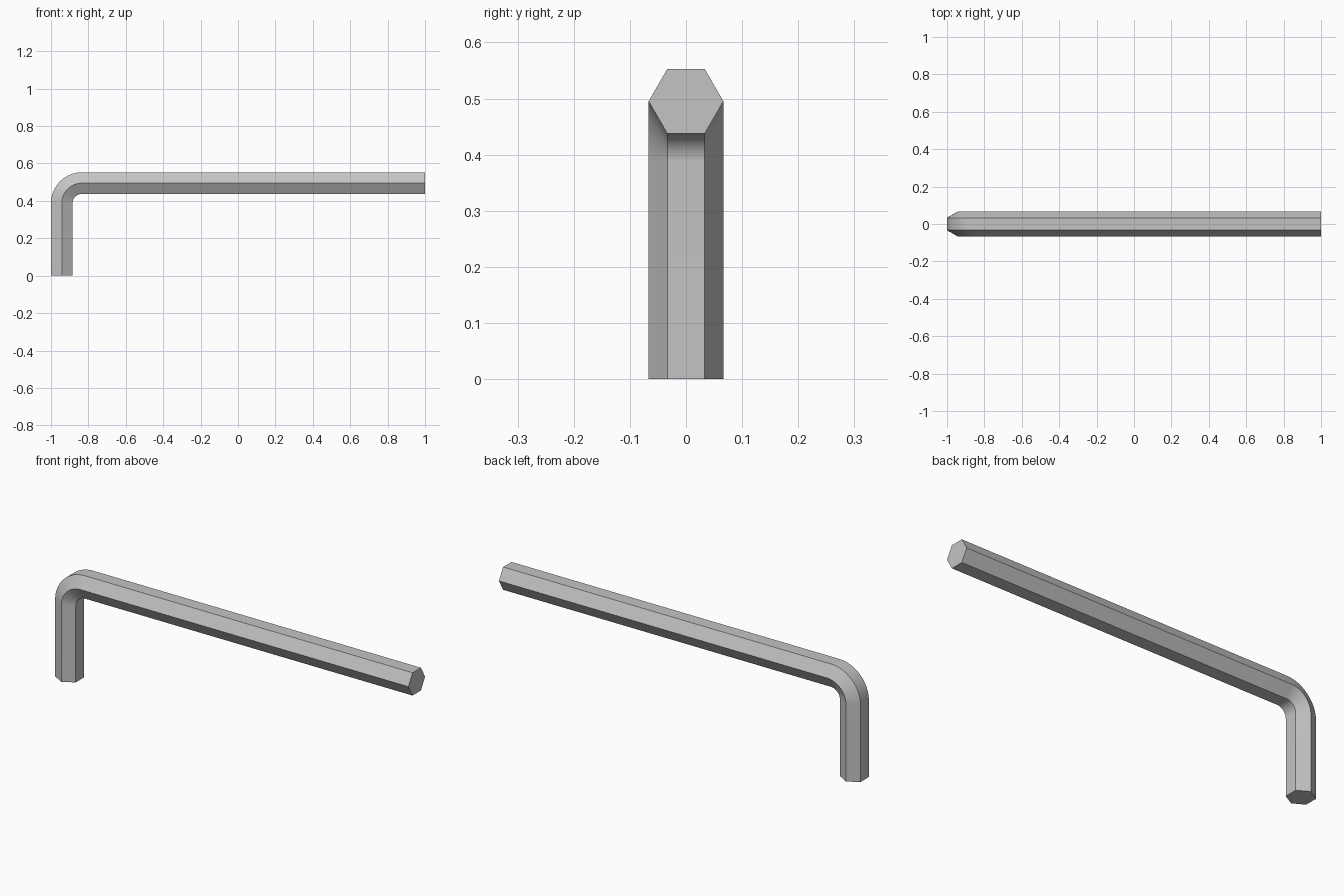
import bpy, bmesh
from math import cos, sin, pi, radians

if "Cube" in bpy.data.objects:
    bpy.data.objects.remove(bpy.data.objects["Cube"], do_unlink=True)

# Dimensions
SIDES = 6
FLAT = 0.0577                    # half width across the flats
RADIUS = FLAT / cos(pi / SIDES)  # corner radius
BEND = 0.108                     # centre line bend radius
BEND_STEPS = 24
TOP = 0.553
PIVOT_X = -1 + FLAT + BEND
PIVOT_Z = TOP - FLAT - BEND

# Steel material
steel = bpy.data.materials.new("steel grey")
steel.use_nodes = True
colour = (0.55, 0.55, 0.55, 1)
steel.diffuse_color = colour
steel.node_tree.nodes["Principled BSDF"].inputs["Base Color"].default_value = colour

# Stations along the centre line: x, z and outward angle
stations = [(PIVOT_X - BEND, 0, pi)]
for i in range(BEND_STEPS + 1):
    a = pi - pi / 2 * i / BEND_STEPS
    stations.append((PIVOT_X + BEND * cos(a), PIVOT_Z + BEND * sin(a), a))
stations.append((1, TOP - FLAT, pi / 2))

# Sweep the hexagon along the stations
bm = bmesh.new()


def hexagon(x, z, a):
    ring = []
    for k in range(SIDES):
        t = 2 * pi * k / SIDES
        out = RADIUS * sin(t)
        ring.append(bm.verts.new((x + out * cos(a), RADIUS * cos(t), z + out * sin(a))))
    return ring


rings = [hexagon(*s) for s in stations]
for r0, r1 in zip(rings, rings[1:]):
    for k in range(SIDES):
        n = (k + 1) % SIDES
        bm.faces.new((r0[k], r0[n], r1[n], r1[k]))

# End caps
bm.faces.new(rings[0])
bm.faces.new(rings[-1])
bmesh.ops.recalc_face_normals(bm, faces=bm.faces)

mesh = bpy.data.meshes.new("hex_key")
bm.to_mesh(mesh)
bm.free()
mesh.materials.append(steel)
key = bpy.data.objects.new("hex_key", mesh)
bpy.context.collection.objects.link(key)

# Smooth bend, sharp long edges
bpy.ops.object.select_all(action="DESELECT")
key.select_set(True)
bpy.context.view_layer.objects.active = key
bpy.ops.object.shade_smooth_by_angle(angle=radians(30))
